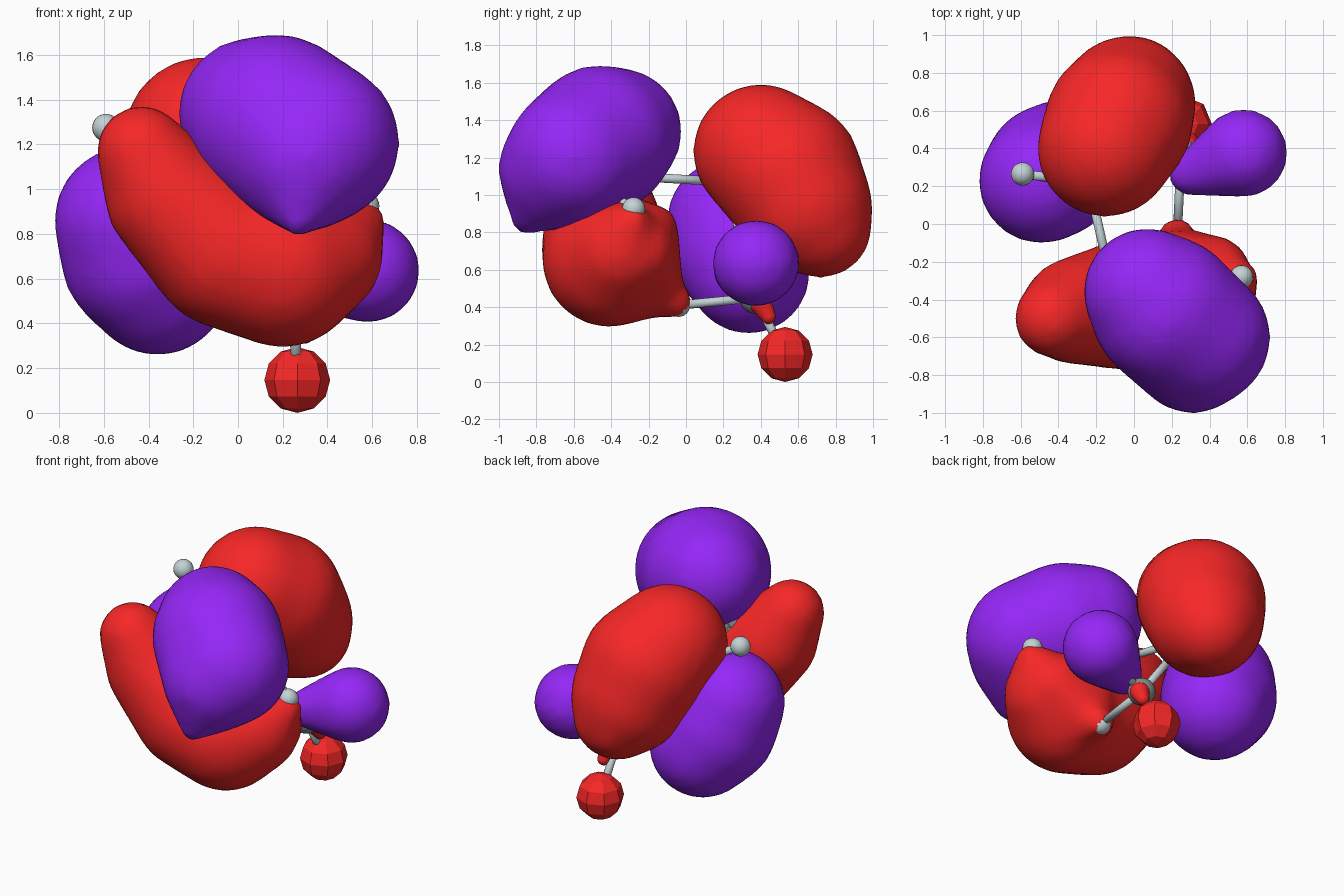
import bpy, bmesh
from mathutils import Vector, Matrix

if "Cube" in bpy.data.objects:
    bpy.data.objects.remove(bpy.data.objects["Cube"])


def material(name, rgb):
    m = bpy.data.materials.new(name)
    m.diffuse_color = (*rgb, 1)
    m.use_nodes = True
    m.node_tree.nodes["Principled BSDF"].inputs["Base Color"].default_value = m.diffuse_color
    return m


RED = material("red", (0.93, 0.02, 0.02))
PURPLE = material("purple", (0.3, 0.02, 0.93))
PALE = material("pale_grey", (0.55, 0.65, 0.67))
DARK = material("dark_grey", (0.25, 0.28, 0.28))


def finish(bm, name, mat, smooth=True):
    me = bpy.data.meshes.new(name)
    for f in bm.faces:
        f.smooth = smooth
    bm.to_mesh(me)
    bm.free()
    me.materials.append(mat)
    ob = bpy.data.objects.new(name, me)
    bpy.context.collection.objects.link(ob)
    return ob


def hull(bm, balls):
    """Add the convex skin around a group of balls (x, y, z, radius)."""
    tmp = bmesh.new()
    for x, y, z, r in balls:
        bmesh.ops.create_icosphere(tmp, subdivisions=3, radius=r,
                                   matrix=Matrix.Translation((x, y, z)))
    pts = [v.co.copy() for v in tmp.verts]
    tmp.free()
    tmp = bmesh.new()
    vs = [tmp.verts.new(p) for p in pts]
    res = bmesh.ops.convex_hull(tmp, input=vs)
    junk = {v for v in res["geom_interior"] + res["geom_unused"]
            if isinstance(v, bmesh.types.BMVert)}
    bmesh.ops.delete(tmp, geom=list(junk), context='VERTS')
    me = bpy.data.meshes.new("tmp")
    tmp.to_mesh(me)
    tmp.free()
    bm.from_mesh(me)
    bpy.data.meshes.remove(me)


def lobe(name, mat, groups, voxel=0.04):
    bm = bmesh.new()
    for g in groups:
        hull(bm, g)
    ob = finish(bm, name, mat)
    rm = ob.modifiers.new("blend", 'REMESH')
    rm.mode = 'VOXEL'
    rm.voxel_size = voxel
    rm.use_smooth_shade = True
    sm = ob.modifiers.new("soften", 'SMOOTH')
    sm.factor, sm.iterations = 0.5, 4


def chain(balls):
    return [balls[i:i + 2] for i in range(len(balls) - 1)]


# Large upper lobes
lobe("purple_upper_front_lobe", PURPLE, [[
    (.07, -.36, 1.34, .34), (.17, -.46, 1.295, .4), (.36, -.6, 1.21, .365),
    (.31, -.68, 1.14, .325), (.27, -.87, .85, .06)]])
lobe("red_upper_back_lobe", RED, [[
    (-.15, .4, 1.23, .365), (-.08, .545, 1.12, .395), (-.03, .64, .94, .36),
    (.0, .72, .83, .275)]])

# Curved front lobe, flattened at the back, with a nub towards the lower bond
front = [(-.43, -.5, 1.17, .205), (-.31, -.46, .96, .285), (-.05, -.43, .72, .345),
         (.2, -.41, .65, .36), (.38, -.36, .7, .27), (.57, -.29, .86, .09)]
lobe("red_front_lobe", RED, chain(front) + [
    [(.2, -.41, .65, .36), (.22, -.16, .5, .15), (.22, -.17, .82, .13), (.42, -.26, .7, .2)],
    [(-.05, -.43, .72, .345), (.2, -.41, .65, .36), (.38, -.36, .7, .27)],
    [(.22, -.2, .5, .16), (.23, -.05, .43, .09)]])

# Lower left and right lobes
lobe("purple_back_left_lobe", PURPLE, [[
    (-.49, .23, .86, .335), (-.435, .28, .7, .36), (-.36, .335, .585, .33)]])
lobe("purple_right_lobe", PURPLE, [[(.58, .375, .635, .235), (.29, .26, .58, .11)]])

# Small faceted ball and its nub below
bm = bmesh.new()
bmesh.ops.create_uvsphere(bm, u_segments=8, v_segments=6, radius=.147,
                          matrix=Matrix.Translation((.265, .53, .147)))
finish(bm, "red_bottom_ball", RED, False)
bm = bmesh.new()
hull(bm, [(.29, .4, .42, .06), (.3, .44, .35, .04)])
finish(bm, "red_bottom_nub", RED, False)

# Ball and stick frame
carbons = [(.25, .37, .45), (-.24, .22, 1.07), (-.12, -.31, 1.1), (.17, -.45, 1.03)]
ends = [((.23, -.04, .41), 0), ((.265, .53, .14), 0), ((.6, .4, .6), 0),
        ((-.59, .265, 1.275), 1),
        ((.57, -.28, .925), 3), ((.28, -.82, .87), 3), ((-.22, -.39, 1.18), 3)]


def ball(name, p, r, mat):
    b = bmesh.new()
    bmesh.ops.create_uvsphere(b, u_segments=20, v_segments=12, radius=r,
                              matrix=Matrix.Translation(p))
    finish(b, name, mat)


def stick(name, a, b):
    a, b = Vector(a), Vector(b)
    d = b - a
    s = bmesh.new()
    turn = d.to_track_quat('Z', 'Y').to_matrix().to_4x4()
    bmesh.ops.create_cone(s, cap_ends=True, segments=12, radius1=.024, radius2=.024,
                          depth=d.length, matrix=Matrix.Translation((a + b) / 2) @ turn)
    finish(s, name, PALE)


for i, c in enumerate(carbons):
    ball(f"core_atom_{i}", c, .085, DARK)
    if i:
        stick(f"core_stick_{i}", carbons[i - 1], c)
for i, (p, c) in enumerate(ends):
    ball(f"end_atom_{i}", p, .062, PALE)
    stick(f"end_stick_{i}", carbons[c], p)
